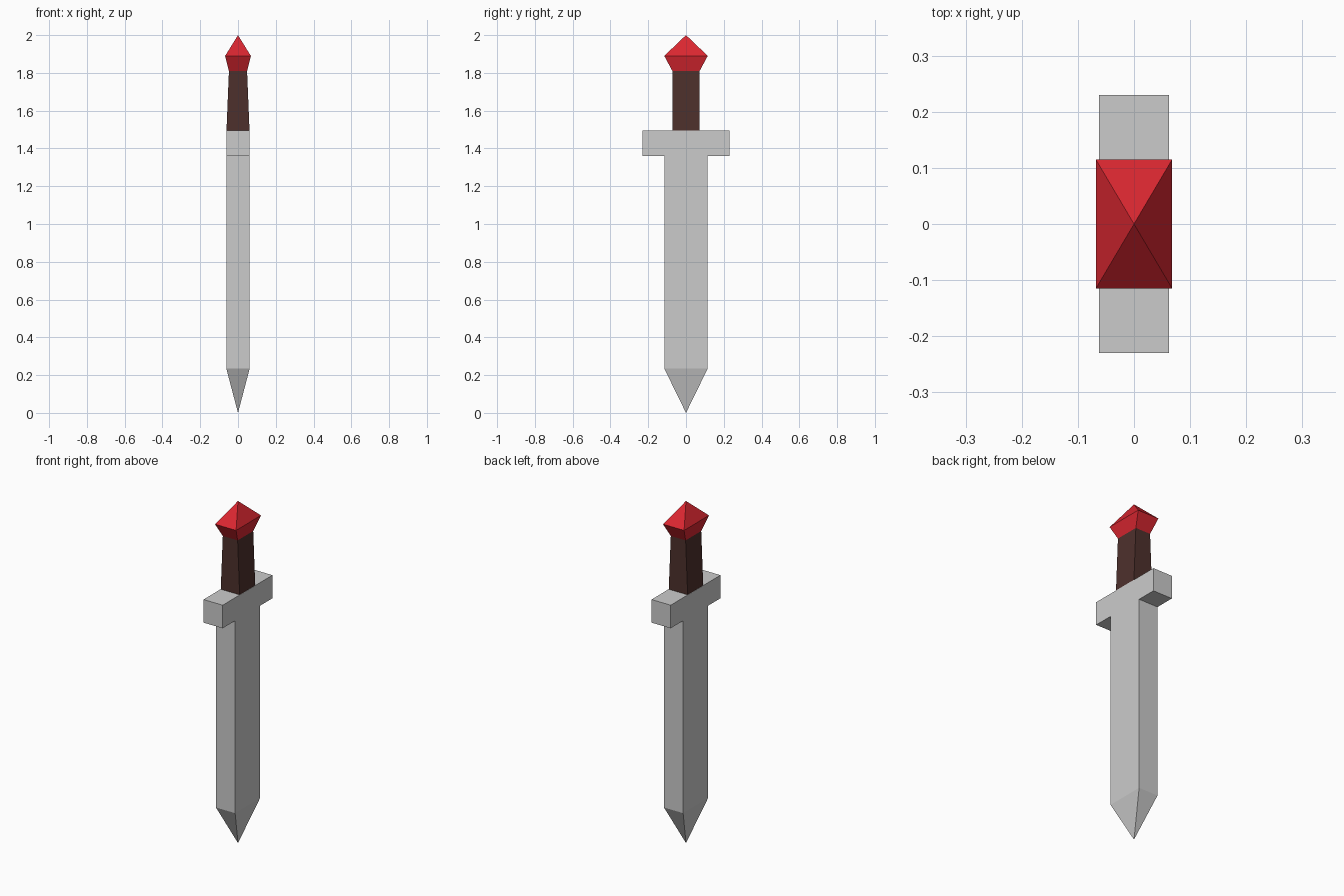
import bpy, bmesh

if "Cube" in bpy.data.objects:
    bpy.data.objects.remove(bpy.data.objects["Cube"])


def material(name, color):
    m = bpy.data.materials.new(name)
    m.diffuse_color = (*color, 1)
    m.use_nodes = True
    m.node_tree.nodes["Principled BSDF"].inputs["Base Color"].default_value = m.diffuse_color
    return m


def loft(name, sections, mat=None, cap=False):
    """Skin rectangular sections (half_x, half_y, z); zero size makes a point."""
    bm = bmesh.new()
    rings = []
    for hx, hy, z in sections:
        corners = [(-1, -1), (1, -1), (1, 1), (-1, 1)] if hx else [(0, 0)]
        rings.append([bm.verts.new((sx * hx, sy * hy, z)) for sx, sy in corners])
    for a, b in zip(rings, rings[1:]):
        for i in range(4):
            j = (i + 1) % 4
            if len(a) == 1:
                bm.faces.new((a[0], b[j], b[i]))
            elif len(b) == 1:
                bm.faces.new((a[i], a[j], b[0]))
            else:
                bm.faces.new((a[i], a[j], b[j], b[i]))
    if cap:
        bm.faces.new(rings[0][::-1])
        bm.faces.new(rings[-1])
    bmesh.ops.recalc_face_normals(bm, faces=bm.faces)
    mesh = bpy.data.meshes.new(name)
    bm.to_mesh(mesh)
    bm.free()
    if mat:
        mesh.materials.append(mat)
    obj = bpy.data.objects.new(name, mesh)
    bpy.context.collection.objects.link(obj)
    return obj


brown = material("brown", (0.075, 0.03, 0.025))
red = material("red", (0.7, 0.02, 0.03))

# Blade pointing down, open where it meets the guard
loft("blade", [(0, 0, 0), (0.062, 0.115, 0.235), (0.062, 0.115, 1.36)])
# Crossguard
loft("guard", [(0.062, 0.23, 1.36), (0.062, 0.23, 1.495)], cap=True)
# Grip, narrowing towards the pommel
loft("grip", [(0.061, 0.072, 1.495), (0.048, 0.072, 1.81)], brown)
# Faceted gem pommel
loft("pommel", [(0.048, 0.072, 1.81), (0.068, 0.115, 1.89), (0, 0, 2.0)], red)
